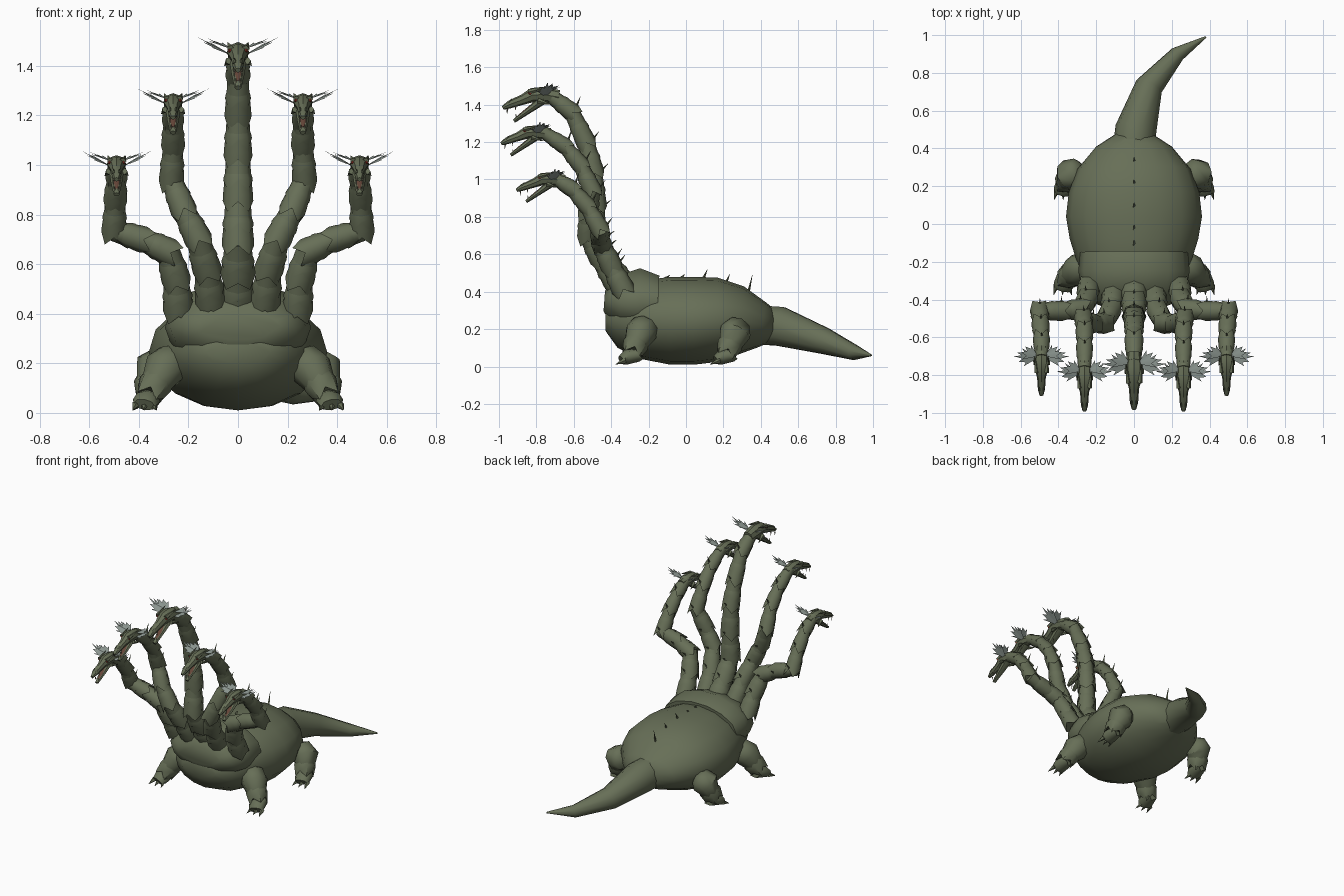
import bpy, bmesh, math
from mathutils import Vector

if "Cube" in bpy.data.objects:
    bpy.data.objects.remove(bpy.data.objects["Cube"])


def material(name, r, g, b):
    m = bpy.data.materials.new(name)
    m.use_nodes = True
    m.diffuse_color = (r, g, b, 1)
    bsdf = m.node_tree.nodes["Principled BSDF"]
    bsdf.inputs["Base Color"].default_value = (r, g, b, 1)
    bsdf.inputs["Roughness"].default_value = 0.8
    return m


SKIN = material("olive skin", 0.135, 0.158, 0.095)
HORN = material("grey horn", 0.3, 0.35, 0.32)
EYE = material("red eye", 0.3, 0.03, 0.02)
MOUTH = material("mouth brown", 0.13, 0.06, 0.04)
TOOTH = material("bone tooth", 0.27, 0.26, 0.17)


def tube(bm, pts, radii, sides=8, zig=0.0):
    """Loft elliptical rings along a path; zig makes the first rim ragged."""
    pts = [Vector(p) for p in pts]
    whole = (pts[-1] - pts[0]).normalized()
    ref = Vector((0, 1, 0)) if abs(whole.x) > 0.8 else Vector((1, 0, 0))
    rings = []
    for i, (p, r) in enumerate(zip(pts, radii)):
        rs, ru = r if isinstance(r, tuple) else (r, r)
        t = (pts[min(i + 1, len(pts) - 1)] - pts[max(i - 1, 0)]).normalized()
        s = (ref - t * ref.dot(t)).normalized()
        u = t.cross(s)
        ring = []
        for k in range(sides):
            a = 2 * math.pi * k / sides
            shift = zig * (-1) ** k if i == 0 else 0
            ring.append(bm.verts.new(p + s * rs * math.cos(a) + u * ru * math.sin(a) + t * shift))
        rings.append(ring)
    for a, b in zip(rings, rings[1:]):
        for k in range(sides):
            n = (k + 1) % sides
            bm.faces.new((a[k], a[n], b[n], b[k]))
    bm.faces.new(rings[0][::-1])
    bm.faces.new(rings[-1])


def spike(bm, base, tip, r, sides=4):
    tube(bm, [base, tip], [r, 0.0008], sides)


def finish(bm, name, mat, angle=50):
    bmesh.ops.recalc_face_normals(bm, faces=bm.faces)
    for f in bm.faces:
        f.smooth = True
    for e in bm.edges:
        e.smooth = len(e.link_faces) == 2 and e.calc_face_angle(0) < math.radians(angle)
    me = bpy.data.meshes.new(name)
    bm.to_mesh(me)
    bm.free()
    me.materials.append(mat)
    ob = bpy.data.objects.new(name, me)
    bpy.context.collection.objects.link(ob)


def loft(name, rows, sides):
    """Rows of (y, centre z, half width, half height)."""
    bm = bmesh.new()
    tube(bm, [(0, r[0], r[1]) for r in rows], [(r[2], r[3]) for r in rows], sides)
    finish(bm, name, SKIN)


# Body, chest and tail
loft("body", [(-.43, .245, .13, .055), (-.37, .245, .22, .145), (-.24, .25, .29, .21),
              (-.08, .245, .34, .235), (.04, .245, .36, .235), (.17, .25, .345, .225),
              (.29, .245, .30, .185), (.41, .225, .2, .12), (.475, .22, .1, .08)], 16)
loft("chest", [(-.437, .35, .17, .055), (-.41, .348, .225, .1), (-.35, .345, .275, .15),
               (-.25, .345, .295, .185), (-.15, .34, .285, .15)], 14)
bm = bmesh.new()
tube(bm, [(0, .42, .22), (.01, .5, .215), (.08, .73, .14), (.23, .9, .075), (.38, .99, .06)],
     [.11, .11, .075, .042, .005], 10)
finish(bm, "tail", SKIN)

# Spines along the back
bm = bmesh.new()
for y, z, h in [(-.1, .47, .02), (-.02, .47, .025), (.1, .465, .055), (.22, .44, .055), (.34, .38, .11)]:
    spike(bm, (0, y - .01, z), (0, y + .015, z + h), .01, 3)
finish(bm, "back_spines", SKIN)


# Legs with ragged cuffs, broad feet and short claws
def leg(name, side, hip, knee, ankle, toe):
    hip, knee, ankle, toe = (Vector((p[0] * side, p[1], p[2])) for p in (hip, knee, ankle, toe))
    shin = knee.lerp(ankle, .55)
    bm = bmesh.new()
    tube(bm, [hip, hip.lerp(knee, .45), knee, shin], [.045, .08, .085, .062], 9)
    tube(bm, [ankle, shin, knee], [.058, .07, .05], 8, .018)
    tube(bm, [ankle + Vector((0, .045, -.005)), ankle.lerp(toe, .5), toe],
         [(.04, .035), (.056, .04), (.044, .026)], 8, .01)
    for dx in (-.034, 0, .034):
        base = toe + Vector((dx, .02, 0))
        spike(bm, base, base + Vector((dx * .4, -.052, -.022)), .017, 5)
    finish(bm, name, SKIN)


for side, label in ((1, "left"), (-1, "right")):
    leg("front_leg_" + label, side, (.23, -.2, .23), (.3, -.245, .175), (.36, -.29, .068), (.378, -.345, .033))
    leg("hind_leg_" + label, side, (.27, .275, .205), (.338, .26, .175), (.362, .215, .068), (.375, .16, .033))


# Necks made of overlapping ragged segments with thorns behind
def neck(name, pts, r0, r1):
    bm = bmesh.new()
    pts = [Vector(p) for p in pts]
    n = len(pts) - 1
    for i, (a, b) in enumerate(zip(pts, pts[1:])):
        ra = r0 + (r1 - r0) * i / n
        rb = r0 + (r1 - r0) * (i + 1) / n
        d = (b - a).normalized()
        mid = a.lerp(b, .5)
        tube(bm, [a - d * .025, a + d * .02, mid, b + d * .02],
             [ra * 1.14, ra * 1.12, (ra + rb) * .51, rb * .92], 8, .02)
        # short outer collar halfway along
        tube(bm, [mid - d * .03, mid, mid + d * .035],
             [(ra + rb) * .57, (ra + rb) * .55, rb * .92], 8, .018)
        back = (Vector((0, 1, 0)) - d * d.y).normalized()
        if i:
            root = a + back * ra * .9
            spike(bm, root, root + back * .035 + Vector((0, 0, .025)), .008, 3)
    finish(bm, name, SKIN)


def fan(bm, root, tips):
    """Thin webbed fan with a notch between neighbouring tips."""
    rim = [tips[0]]
    for a, b in zip(tips, tips[1:]):
        rim += [root.lerp(a.lerp(b, .5), .72), b]
    centre = bm.verts.new(root)
    rim = [bm.verts.new(p) for p in rim]
    faces = [bm.faces.new((centre, a, b)) for a, b in zip(rim, rim[1:])]
    bmesh.ops.solidify(bm, geom=faces, thickness=.005)


# Heads with open jaws, eyes, teeth and fanned horns
def head(name, origin, s):
    o = Vector(origin)

    def at(x, y, z):
        return o + Vector((x, y, z)) * s

    def sc(rs):
        return [(a * s, b * s) for a, b in rs]
    bm = bmesh.new()
    tube(bm, [at(0, .06, -.01), at(0, -.02, .004), at(0, -.08, .002), at(0, -.13, -.022),
              at(0, -.205, -.05), at(0, -.24, -.068)],
         sc([(.036, .038), (.046, .042), (.042, .038), (.027, .028), (.022, .021), (.012, .01)]), 8)
    tube(bm, [at(0, -.02, -.02), at(0, -.1, -.08), at(0, -.18, -.138)],
         sc([(.036, .026), (.027, .017), (.014, .01)]), 8)
    for sx in (1, -1):
        # brow ridge, cheek spur and nostril bump
        spike(bm, at(sx * .03, -.1, .018), at(sx * .042, .0, .045), .016 * s, 5)
        spike(bm, at(sx * .036, -.05, -.03), at(sx * .055, .02, -.05), .016 * s, 5)
        spike(bm, at(sx * .012, -.21, -.04), at(sx * .014, -.19, -.018), .009 * s)
    finish(bm, name, SKIN, 40)

    bm = bmesh.new()
    tube(bm, [at(0, -.08, -.05), at(0, -.12, -.08), at(0, -.16, -.112)],
         sc([(.015, .007), (.014, .006), (.007, .004)]), 6)
    finish(bm, name + "_tongue", MOUTH)

    eyes, teeth, horns = bmesh.new(), bmesh.new(), bmesh.new()
    for sx in (1, -1):
        tube(eyes, [at(sx * .028, -.09, .012), at(sx * .038, -.1, .012)], [.011 * s, .006 * s], 8)
        for y in (-.17, -.215):
            z = -.055 + (y + .17) * .4
            spike(teeth, at(sx * .015, y, z), at(sx * .015, y - .002, z - .026), .005 * s)
        spike(teeth, at(sx * .009, -.165, -.122), at(sx * .009, -.17, -.1), .005 * s)
        # two stacked fans, the upper one swept back
        low = [(.11, -.062, .025), (.14, -.035, .045), (.17, .0, .07), (.15, .022, .06), (.12, .05, .05)]
        high = [(.12, -.02, .05), (.125, .025, .062), (.1, .06, .052), (.065, .07, .045)]
        fan(horns, at(sx * .02, -.01, -.01), [at(sx * x, y, z) for x, y, z in low])
        fan(horns, at(sx * .02, .0, .015), [at(sx * x, y, z) for x, y, z in high])
    finish(eyes, name + "_eyes", EYE)
    finish(teeth, name + "_teeth", TOOTH)
    finish(horns, name + "_horns", HORN, 20)


centre = [(0, -.34, .44), (0, -.42, .56), (0, -.49, .68), (0, -.485, .86),
          (0, -.495, 1.04), (0, -.535, 1.2), (0, -.61, 1.36), (0, -.72, 1.445)]
middle = [(.11, -.38, .45), (.125, -.46, .58), (.16, -.525, .7), (.22, -.525, .82),
          (.268, -.5, .94), (.262, -.565, 1.08), (.262, -.65, 1.18), (.262, -.75, 1.245)]
outer = [(.24, -.34, .42), (.25, -.40, .54), (.28, -.45, .65), (.385, -.46, .7),
         (.5, -.46, .735), (.495, -.53, .86), (.49, -.61, .95), (.49, -.69, 1.0)]

neck("centre_neck", centre, .064, .041)
head("centre_head", (0, -.74, 1.45), 1.0)
for side, label in ((1, "left"), (-1, "right")):
    for kind, path, org, s in (("middle", middle, (.262, -.78, 1.25), .87),
                               ("outer", outer, (.49, -.70, 1.0), .86)):
        neck(f"{kind}_neck_{label}", [(x * side, y, z) for x, y, z in path], .055, .037)
        head(f"{kind}_head_{label}", (org[0] * side, org[1], org[2]), s)
